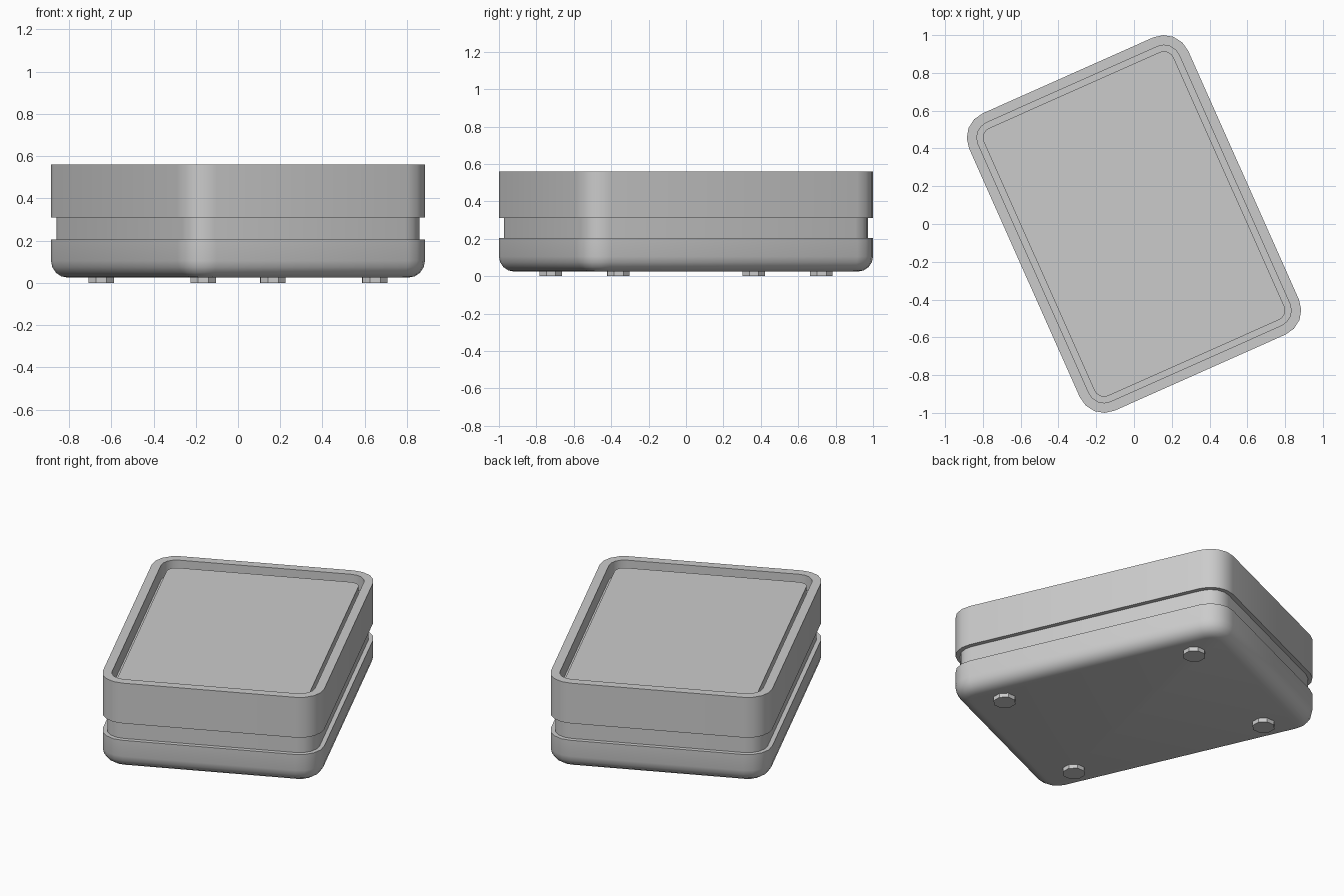
import bpy, bmesh
from math import sin, cos, pi, radians
from mathutils import Matrix

cube = bpy.data.objects.get("Cube")
if cube:
    bpy.data.objects.remove(cube, do_unlink=True)

TURN = Matrix.Rotation(radians(24), 4, 'Z')
HALF_W, HALF_L, RADIUS, STEPS = 0.635, 0.861, 0.14, 4

grey = bpy.data.materials.new("plain grey")
grey.use_nodes = True
grey.diffuse_color = (0.6, 0.6, 0.6, 1)
grey.node_tree.nodes["Principled BSDF"].inputs["Base Color"].default_value = (0.6, 0.6, 0.6, 1)


def finish(name, bm):
    """Turn the mesh on the ground plane and add it with smooth corners."""
    bmesh.ops.recalc_face_normals(bm, faces=bm.faces)
    bm.transform(TURN)
    mesh = bpy.data.meshes.new(name)
    bm.to_mesh(mesh)
    bm.free()
    mesh.materials.append(grey)
    obj = bpy.data.objects.new(name, mesh)
    bpy.context.collection.objects.link(obj)
    bpy.ops.object.select_all(action='DESELECT')
    obj.select_set(True)
    bpy.context.view_layer.objects.active = obj
    bpy.ops.object.shade_smooth_by_angle(angle=radians(30))


def outline(inset):
    """Rounded rectangle, drawn in from the outer wall by inset."""
    r = RADIUS - inset
    corners = [(1, 1), (-1, 1), (-1, -1), (1, -1)]
    for q, (sx, sy) in enumerate(corners):
        for i in range(STEPS + 1):
            a = (q + i / STEPS) * pi / 2
            yield (sx * (HALF_W - RADIUS) + r * cos(a),
                   sy * (HALF_L - RADIUS) + r * sin(a))


def loft(name, profile):
    """Capped solid through rounded rectangles given as (inset, z)."""
    bm = bmesh.new()
    rings = [[bm.verts.new((x, y, z)) for x, y in outline(inset)] for inset, z in profile]
    n = len(rings[0])
    for low, high in zip(rings, rings[1:]):
        for i in range(n):
            j = (i + 1) % n
            bm.faces.new((low[i], low[j], high[j], high[i]))
    bm.faces.new(rings[0][::-1])
    bm.faces.new(rings[-1])
    finish(name, bm)


# Base tray with a rounded lower edge
b = 0.08
curve = [(b * (1 - sin(t * pi / 8)), 0.025 + b * (1 - cos(t * pi / 8))) for t in range(5)]
loft("base", curve + [(0, 0.205)])

# Narrow waist between base and upper body
loft("waist", [(0.026, 0.2), (0.026, 0.315)])

# Upper body with a raised rim round a recess
loft("upper_body", [(0, 0.31), (0, 0.56), (0.053, 0.56), (0.053, 0.47)])

# Panel set in the recess with a groove round it
loft("top_panel", [(0.085, 0.465), (0.085, 0.527)])

# Four low feet
for sx, side in ((-1, "right"), (1, "left")):
    for sy, end in ((-1, "front"), (1, "back")):
        bm = bmesh.new()
        bmesh.ops.create_cone(bm, cap_ends=True, segments=8, radius1=0.065, radius2=0.065,
                              depth=0.03, matrix=Matrix.Translation((sx * 0.445, sy * 0.594, 0.015)))
        finish(f"{end}_{side}_foot", bm)
